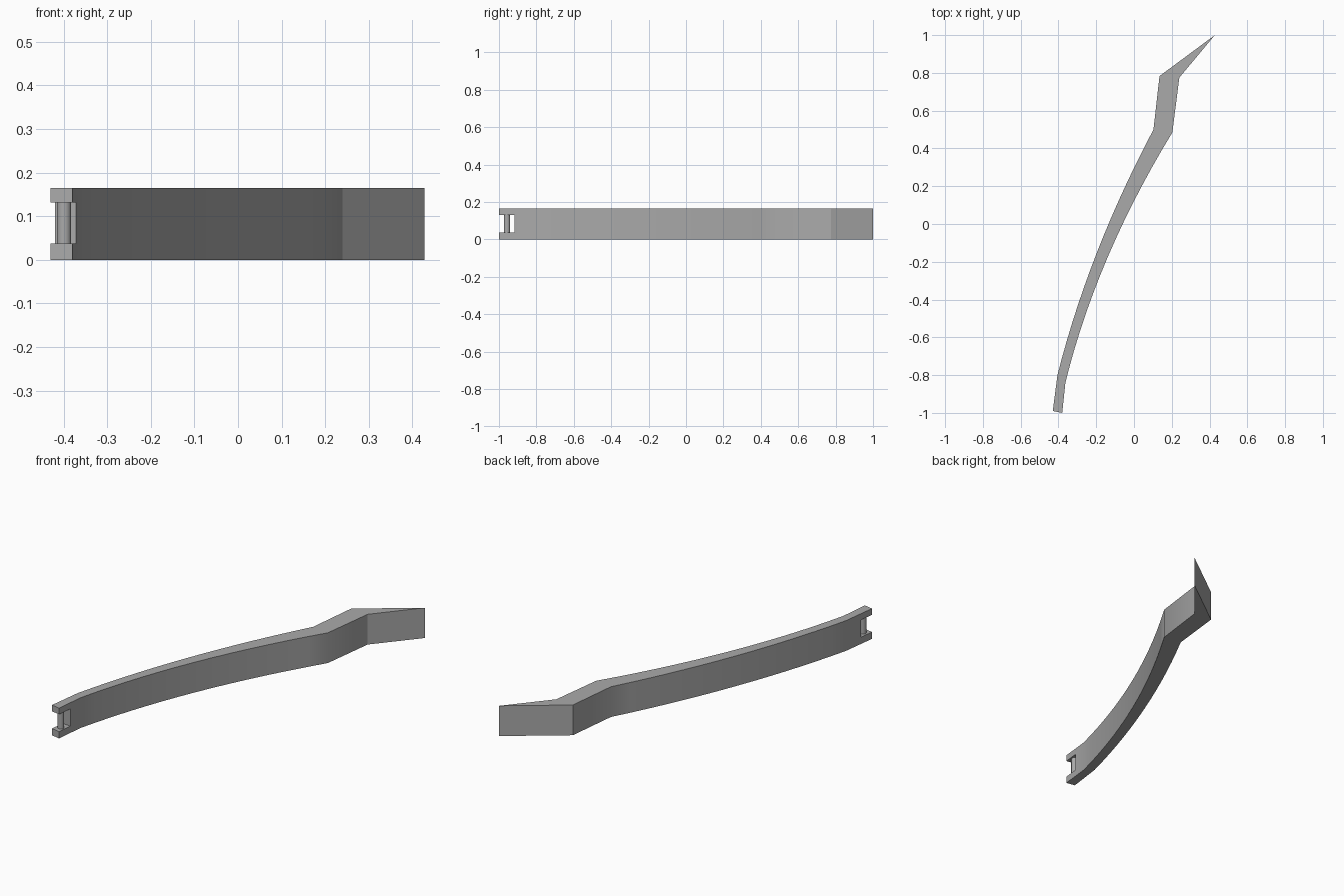
import bpy, bmesh
from math import radians
from mathutils import Vector

cube = bpy.data.objects.get("Cube")
if cube:
    bpy.data.objects.remove(cube, do_unlink=True)

HEIGHT = 0.165
SLOT_LOW, SLOT_HIGH = 0.037, 0.131
STEPS = 14

grey = bpy.data.materials.new("plain grey")
grey.use_nodes = True
grey.diffuse_color = (0.4, 0.4, 0.4, 1)
grey.node_tree.nodes["Principled BSDF"].inputs["Base Color"].default_value = (0.4, 0.4, 0.4, 1)


def prism(name, outline, low, high):
    """Extrude a flat outline upward between two heights."""
    bm = bmesh.new()
    base = bm.faces.new([bm.verts.new((x, y, low)) for x, y in outline])
    top = bmesh.ops.extrude_face_region(bm, geom=[base])["geom"]
    verts = [v for v in top if isinstance(v, bmesh.types.BMVert)]
    bmesh.ops.translate(bm, verts=verts, vec=Vector((0, 0, high - low)))
    bmesh.ops.recalc_face_normals(bm, faces=bm.faces)
    mesh = bpy.data.meshes.new(name)
    bm.to_mesh(mesh)
    bm.free()
    mesh.materials.append(grey)
    obj = bpy.data.objects.new(name, mesh)
    bpy.context.collection.objects.link(obj)
    return obj


def bowed_edge(start, end, middle, slope, bend):
    """Gently curved side of the arm, from the hinge toward the tip."""
    ys = [start + (end - start) * i / STEPS for i in range(STEPS + 1)]
    return [(middle + slope * y + bend * y * y, y) for y in ys]


def activate(obj):
    bpy.ops.object.select_all(action='DESELECT')
    obj.select_set(True)
    bpy.context.view_layer.objects.active = obj


# Curved arm with a cranked, pointed end
right_side = [(-0.38, -1.0)] + bowed_edge(-0.84, 0.485, -0.06, 0.476, 0.137) + [(0.24, 0.775)]
left_side = [(-0.43, -0.99)] + bowed_edge(-0.80, 0.50, -0.135, 0.423, 0.1065) + [(0.135, 0.783)]
arm = prism("curved_arm", right_side + [(0.428, 1.0)] + left_side[::-1], 0, HEIGHT)

# Slot that leaves two hinge lugs at the blunt end
cutter = prism("slot_cutter", [(-0.6, -1.1), (-0.2, -1.1), (-0.2, -0.935), (-0.6, -0.89)],
               SLOT_LOW, SLOT_HIGH)
cutter.hide_render = True
slot = arm.modifiers.new("hinge slot", 'BOOLEAN')
slot.operation = 'DIFFERENCE'
slot.solver = 'EXACT'
slot.object = cutter
activate(arm)
bpy.ops.object.modifier_apply(modifier=slot.name)
bpy.data.objects.remove(cutter, do_unlink=True)
bpy.ops.object.shade_smooth_by_angle(angle=radians(30))

# Upright hinge pin between the lugs
bpy.ops.mesh.primitive_cylinder_add(vertices=16, radius=0.0165, depth=SLOT_HIGH - SLOT_LOW,
                                    location=(-0.399, -0.957, (SLOT_LOW + SLOT_HIGH) / 2))
pin = bpy.context.object
pin.name = "hinge_pin"
pin.data.materials.append(grey)
bpy.ops.object.shade_smooth_by_angle(angle=radians(30))
